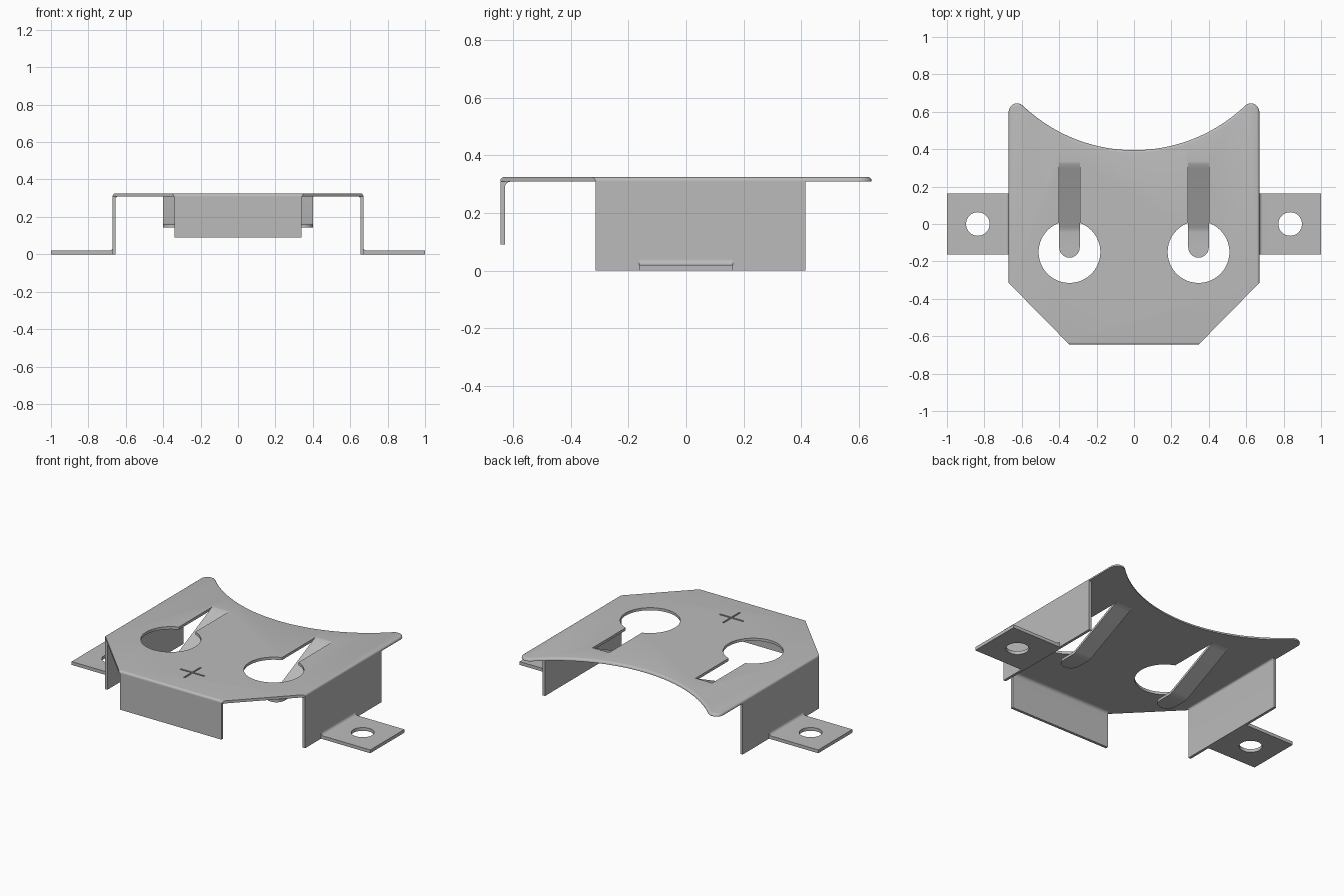
import bpy, bmesh, math
from mathutils import Vector

if "Cube" in bpy.data.objects:
    bpy.data.objects.remove(bpy.data.objects["Cube"])

TOP, T = 0.325, 0.016          # top surface height, sheet thickness
UNDER = TOP - T
W, D = 0.67, 0.645             # half width of the body, half depth

steel = bpy.data.materials.new("steel grey")
steel.use_nodes = True
steel.diffuse_color = (0.5, 0.5, 0.5, 1)
steel.node_tree.nodes["Principled BSDF"].inputs["Base Color"].default_value = (0.5, 0.5, 0.5, 1)


def finish(name, bm):
    bmesh.ops.recalc_face_normals(bm, faces=bm.faces)
    mesh = bpy.data.meshes.new(name)
    bm.to_mesh(mesh)
    bm.free()
    mesh.materials.append(steel)
    ob = bpy.data.objects.new(name, mesh)
    bpy.context.collection.objects.link(ob)
    return ob


def prism(points, offset):
    """Closed outline of 3D points extruded along an offset."""
    bm = bmesh.new()
    face = bm.faces.new([bm.verts.new(p) for p in points])
    res = bmesh.ops.extrude_face_region(bm, geom=[face], use_keep_orig=True)
    verts = [g for g in res["geom"] if isinstance(g, bmesh.types.BMVert)]
    bmesh.ops.translate(bm, verts=verts, vec=Vector(offset))
    return bm


def flat(points, z0, z1):
    return prism([(x, y, z0) for x, y in points], (0, 0, z1 - z0))


def arc(cx, cy, r, a0, a1, n):
    angles = [math.radians(a0 + (a1 - a0) * i / n) for i in range(n + 1)]
    return [(cx + r * math.cos(a), cy + r * math.sin(a)) for a in angles]


def smooth(ob):
    bpy.ops.object.select_all(action="DESELECT")
    ob.select_set(True)
    bpy.context.view_layer.objects.active = ob
    bpy.ops.object.shade_smooth_by_angle(angle=math.radians(30))


def cut(ob, bm):
    """Subtract a temporary cutter from a part."""
    cutter = finish("cutter", bm)
    cutter.hide_render = True
    mod = ob.modifiers.new("cut", "BOOLEAN")
    mod.object, mod.operation, mod.solver = cutter, "DIFFERENCE", "EXACT"
    bpy.context.view_layer.objects.active = ob
    bpy.ops.object.modifier_apply(modifier=mod.name)
    bpy.data.objects.remove(cutter)


# Top plate: chamfered front, round ears, concave back
ear_x, ear_y, ear_r, bow_y = 0.625, 0.60, 0.045, 1.255
reach = math.hypot(ear_x, bow_y - ear_y)
tilt = math.degrees(math.atan2(bow_y - ear_y, ear_x))
right = [(0.345, -D), (W, -0.315)] + arc(ear_x, ear_y, ear_r, 0, 180 - tilt, 12)
bow = arc(0, bow_y, reach - ear_r, -tilt, tilt - 180, 48)[1:-1]
outline = right + bow + [(-x, y) for x, y in reversed(right)]
bm = flat(outline, UNDER, TOP)
# Rounded upper rim, except along the front chamfers
rim = []
for e in bm.edges:
    a, b = (v.co for v in e.verts)
    chamfer = abs(abs(a.y + b.y) / 2 - 0.48) < 0.05 and a.y < 0 and b.y < 0
    if min(a.z, b.z) > TOP - 0.001 and not chamfer:
        rim.append(e)
bmesh.ops.bevel(bm, geom=rim, offset=0.013, segments=4, profile=0.5, affect="EDGES")
plate = finish("top_plate", bm)

# Keyhole openings and the engraved plus mark
HX, HY, HR, SW, SLOT_END = 0.345, -0.15, 0.165, 0.055, 0.33
open_a = math.degrees(math.acos(SW / HR))
for s in (-1, 1):
    hole = arc(s * HX, HY, HR, 180 - open_a, 360 + open_a, 64)
    hole += [(s * HX + SW, SLOT_END), (s * HX - SW, SLOT_END)]
    cut(plate, flat(hole, UNDER - 0.1, TOP + 0.1))
a, w = 0.08, 0.005
quarter = [(w, w), (w, a), (-w, a)]
plus = []
for k in range(4):
    for x, y in quarter:
        for _ in range(k):
            x, y = -y, x
        plus.append((x, y - 0.435))
cut(plate, flat(plus, TOP - 0.006, TOP + 0.05))
smooth(plate)

# Front flange with a filleted inner bend
prof = [(-D, 0.09), (-D + T, 0.09)]
prof += arc(-D + T + 0.02, UNDER - 0.02, 0.02, 180, 90, 6) + [(-D, UNDER)]
smooth(finish("front_flange", prism([(-0.34, y, z) for y, z in prof], (0.68, 0, 0))))

for s, side in ((1, "left"), (-1, "right")):
    # Side wall with a filleted inner bend
    prof = [(W, 0), (W, UNDER)] + arc(W - T - 0.012, UNDER - 0.012, 0.012, 90, 0, 6) + [(W - T, 0)]
    smooth(finish(side + "_wall", prism([(s * x, -0.315, z) for x, z in prof], (0, 0.73, 0))))

    # Mounting foot with a bend fillet and a screw hole
    prof = [(W, 0), (1, 0), (1, 0.02)] + arc(W + 0.018, 0.038, 0.018, 270, 180, 6)
    foot = finish(side + "_foot", prism([(s * x, -0.163, z) for x, z in prof], (0, 0.326, 0)))
    cut(foot, flat(arc(s * 0.835, 0, 0.063, 0, 348.75, 31), -0.1, 0.1))
    smooth(foot)

    # Contact tongue: bent strip sloping down to a rounded flat tip
    path = [(SLOT_END, TOP, SW), (0.316, 0.322, SW), (0.30, 0.314, SW),
            (-0.015, 0.168, SW), (-0.03, 0.162, SW), (-0.045, 0.16, SW)]
    path += [(-0.125 - SW * math.sin(t), 0.16, SW * math.cos(t))
             for t in [math.radians(88 * i / 10) for i in range(11)]]
    bm = bmesh.new()
    rings = [[bm.verts.new((s * HX + dx * h, y, z - dz)) for dx, dz in
              ((-1, 0), (1, 0), (1, T), (-1, T))] for y, z, h in path]
    for r0, r1 in zip(rings, rings[1:]):
        for i in range(4):
            j = (i + 1) % 4
            bm.faces.new((r0[i], r0[j], r1[j], r1[i]))
    bm.faces.new(rings[0])
    bm.faces.new(rings[-1])
    smooth(finish(side + "_tongue", bm))
